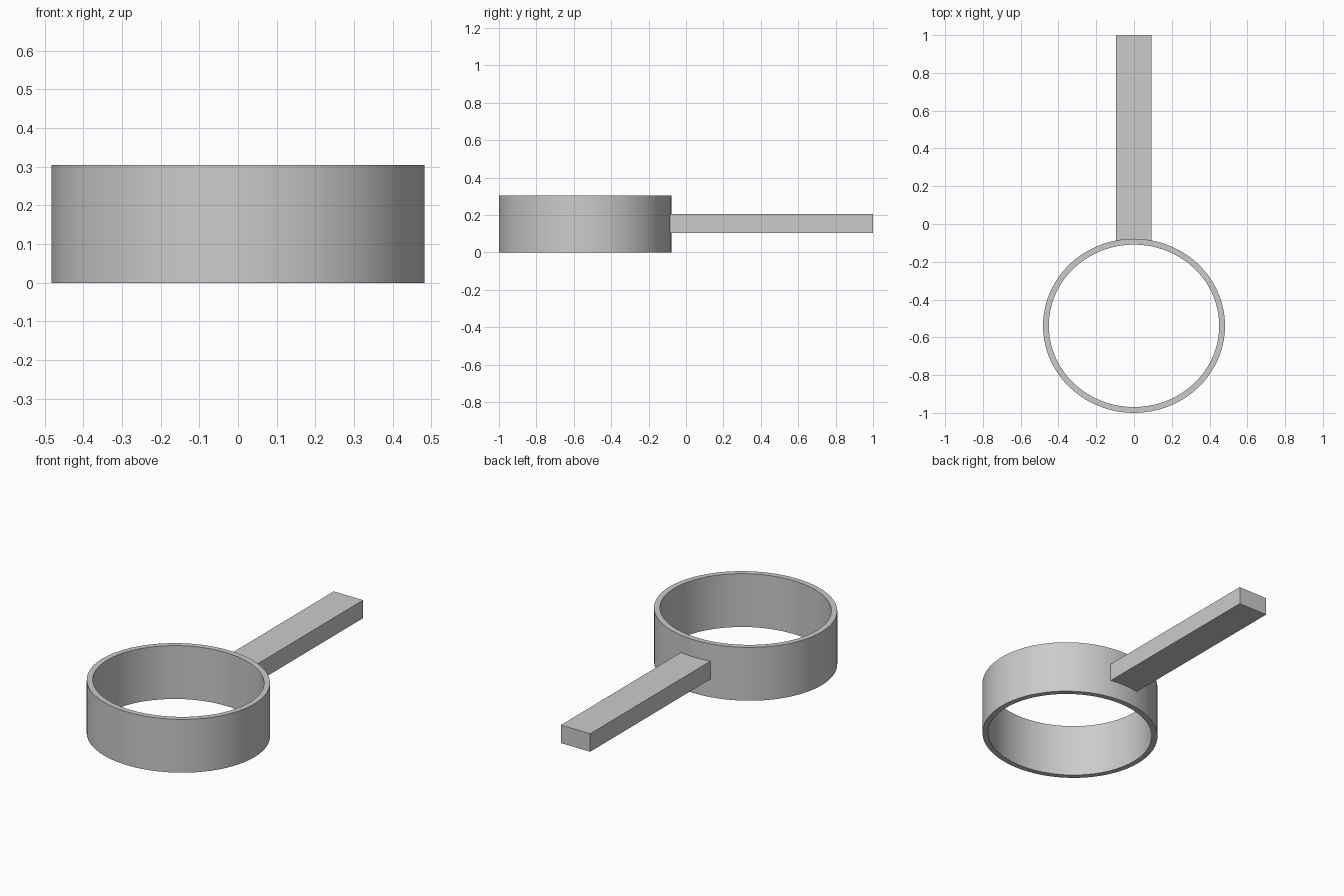
import bpy
import bmesh
import math

cube = bpy.data.objects.get("Cube")
if cube:
    bpy.data.objects.remove(cube, do_unlink=True)

# Single grey material
GREY = (0.6, 0.6, 0.6, 1.0)
grey = bpy.data.materials.new("light grey")
grey.use_nodes = True
grey.diffuse_color = GREY
grey.node_tree.nodes["Principled BSDF"].inputs["Base Color"].default_value = GREY

CENTRE_Y = -0.539
HEIGHT = 0.305
OUTER = (0.482, 0.461)
INNER = (0.451, 0.430)
SEGMENTS = 72


def add_object(name, bm):
    bmesh.ops.recalc_face_normals(bm, faces=bm.faces)
    mesh = bpy.data.meshes.new(name)
    bm.to_mesh(mesh)
    bm.free()
    mesh.materials.append(grey)
    obj = bpy.data.objects.new(name, mesh)
    bpy.context.collection.objects.link(obj)
    return obj


# Open oval ring: a rectangular wall section swept around the ellipse
bm = bmesh.new()
section = [(OUTER, 0), (OUTER, HEIGHT), (INNER, HEIGHT), (INNER, 0)]
loops = []
for i in range(SEGMENTS):
    a = 2 * math.pi * i / SEGMENTS
    loops.append([bm.verts.new((r[0] * math.cos(a), CENTRE_Y + r[1] * math.sin(a), z))
                  for r, z in section])
for i in range(SEGMENTS):
    a, b = loops[i], loops[(i + 1) % SEGMENTS]
    for j in range(4):
        k = (j + 1) % 4
        bm.faces.new((a[j], b[j], b[k], a[k]))
ring = add_object("ring", bm)
bpy.ops.object.select_all(action='DESELECT')
ring.select_set(True)
bpy.context.view_layer.objects.active = ring
bpy.ops.object.shade_smooth_by_angle(angle=math.radians(30))

# Straight bar handle, its front end set into the ring wall
x0, x1, y0, y1, z0, z1 = -0.094, 0.092, -0.09, 1.0, 0.103, 0.206
bm = bmesh.new()
bmesh.ops.create_cube(bm, size=1)
for v in bm.verts:
    v.co = (x1 if v.co.x > 0 else x0,
            y1 if v.co.y > 0 else y0,
            z1 if v.co.z > 0 else z0)
add_object("handle", bm)
